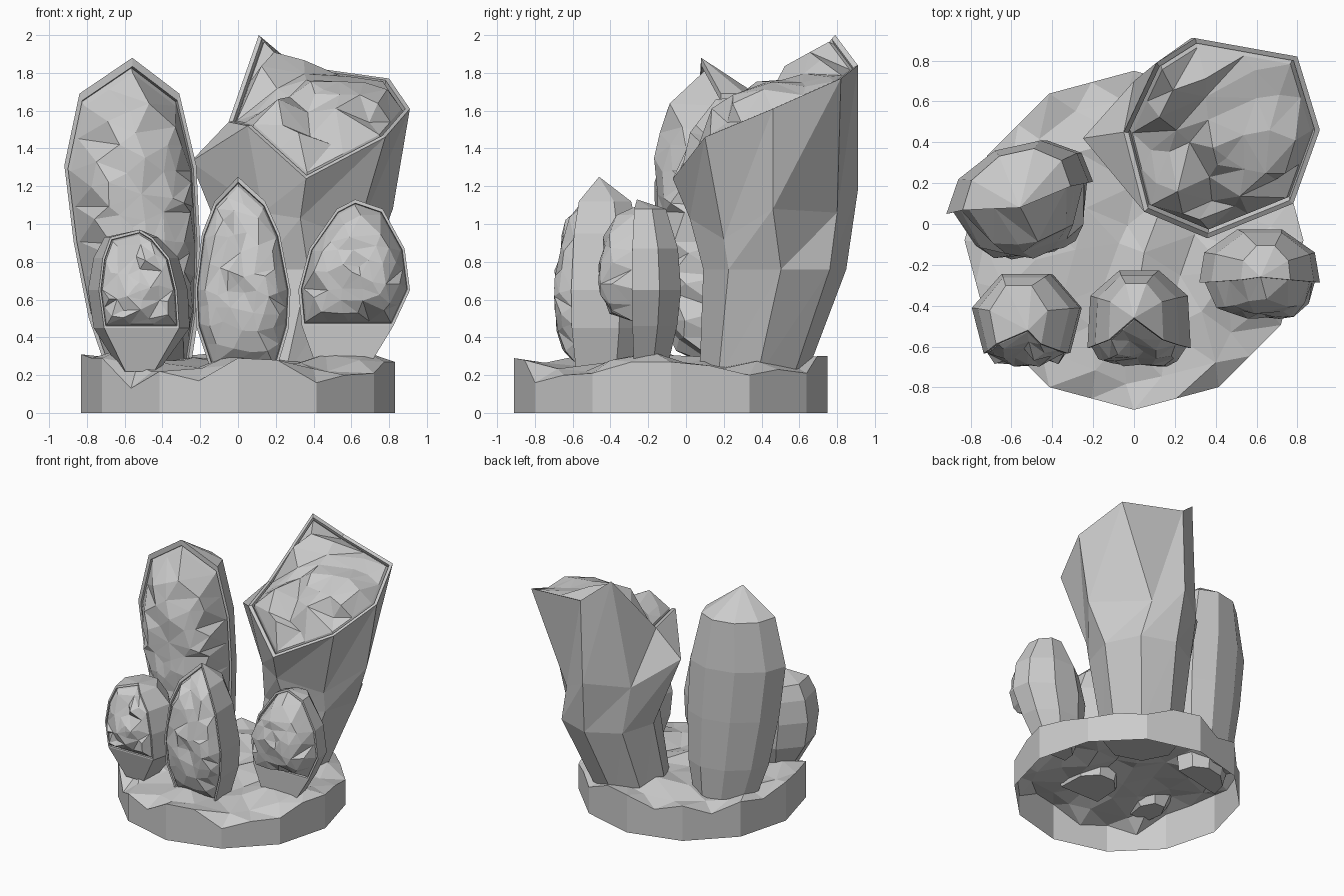
import bpy, math, random
from mathutils import Vector
from mathutils.geometry import delaunay_2d_cdt

random.seed(4)
old = bpy.data.objects.get("Cube")
if old:
    bpy.data.objects.remove(old)

stone = bpy.data.materials.new("grey_stone")
stone.use_nodes = True
grey = (0.6, 0.6, 0.6, 1)
stone.diffuse_color = grey
stone.node_tree.nodes["Principled BSDF"].inputs["Base Color"].default_value = grey


def make(name, verts, faces):
    mesh = bpy.data.meshes.new(name)
    mesh.from_pydata([tuple(v) for v in verts], [], faces)
    mesh.materials.append(stone)
    mesh.update()
    obj = bpy.data.objects.new(name, mesh)
    bpy.context.collection.objects.link(obj)


def bridge(a, b, n, closed=True):
    """Quads between two rings of n vertices starting at a and b."""
    count = n if closed else n - 1
    return [(a + i, a + (i + 1) % n, b + (i + 1) % n, b + i) for i in range(count)]


def split_loop(loop, step):
    out = []
    for p, q in zip(loop, loop[1:] + loop[:1]):
        n = max(1, round((q - p).length / step))
        out += [p.lerp(q, i / n) for i in range(n)]
    return out


def rough_fill(loop, centre, forward, bulge, rough, rings):
    """Faceted mound inside a loop: scattered points joined by triangles."""
    n = len(loop)
    points = list(loop)
    for k in range(rings):
        s = 0.86 * (1 - k / (rings - 0.6))
        count = max(3, round(n * s))
        turn = random.random()
        for i in range(count):
            t = (i + turn + random.uniform(-0.25, 0.25)) * n / count
            j, part = int(t // 1), t % 1
            edge = loop[j % n].lerp(loop[(j + 1) % n], part)
            spike = rough * random.choice((-1, 1)) * random.uniform(0.3, 1)
            height = bulge * math.sqrt(1 - s ** 4) + spike
            points.append(centre.lerp(edge, s * random.uniform(0.92, 1.04)) + forward * height)
    across = forward.orthogonal().normalized()
    up = forward.cross(across)
    flat = [Vector((p.dot(across), p.dot(up))) for p in points]
    border = [(i, (i + 1) % n) for i in range(n)]
    result = delaunay_2d_cdt(flat, border, [], 1, 1e-6)
    return [points[ids[0]] for ids in result[3]], result[2]


def crystals(name, loop, forward, bulge, step, rough, rings):
    """Rim band, thin groove, then crystals."""
    ring = split_loop(loop, step)
    n = len(ring)
    centre = sum(ring, Vector()) / n
    forward = Vector(forward).normalized()
    verts, faces = list(ring), []
    for k, (s, h) in enumerate([(0.95, 0), (0.94, -0.03), (0.91, 0)]):
        verts += [centre.lerp(p, s) + forward * h for p in ring]
        faces += bridge(k * n, (k + 1) * n, n)
    mound, tris = rough_fill(verts[-n:], centre, forward, bulge, rough, rings)
    start = len(verts)
    faces += [tuple(start + i for i in f) for f in tris]
    make(name, verts + mound, faces)


def geode(name, y, slope, levels, apex, back, front, wrap, bulge, step, rough, rings, first=0):
    """Half shell of upright facets; crystals fill its front from level first up."""
    cols = 6
    widest = max(r - l for z, l, r in levels)
    mid_x = apex[0]
    verts, faces = [], []
    for z, l, r in levels:
        half, cx = (r - l) / 2, (l + r) / 2
        k = math.sqrt(2 * half / widest)
        for i in range(cols):
            a = -wrap + (math.pi + 2 * wrap) * i / (cols - 1)
            x = cx + half * math.cos(a)
            depth = back if math.sin(a) > 0 else front
            verts.append(Vector((x, y + slope * (x - mid_x) + depth * k * math.sin(a), z)))
    for k in range(len(levels) - 1):
        faces += bridge(k * cols, (k + 1) * cols, cols, k < first)
    tip = len(verts)
    verts.append(Vector(apex))
    top = tip - cols
    faces += [(top + i, top + i + 1, tip) for i in range(cols - 1)]
    faces.append(tuple(reversed(range(cols))))
    make(name + "_shell", verts, faces)
    rows = range(first, len(levels))
    left = [verts[k * cols + cols - 1] for k in rows]
    right = [verts[k * cols] for k in reversed(rows)]
    loop = left + [verts[tip]] + right
    crystals(name + "_crystals", loop[::-1], (slope, -1, 0), bulge, step, rough, rings)


# Upright geodes: levels are (height, left edge, right edge)
geode("tall_geode", 0.14, 0.22,
      [(0.18, -0.68, -0.26), (0.5, -0.79, -0.21), (0.9, -0.87, -0.2),
       (1.31, -0.92, -0.22), (1.69, -0.84, -0.31)],
      (-0.56, 0.08, 1.88), 0.26, 0.2, 0.06, 0.28, 0.17, 0.012, 5)
geode("small_geode", -0.46, 0,
      [(0.22, -0.62, -0.42), (0.45, -0.77, -0.25), (0.65, -0.8, -0.26),
       (0.82, -0.77, -0.31), (0.93, -0.71, -0.42)],
      (-0.52, -0.52, 0.97), 0.24, 0.27, 0.7, 0.06, 0.12, 0.02, 4, 1)
geode("middle_geode", -0.46, 0,
      [(0.22, -0.15, 0.21), (0.45, -0.23, 0.28), (0.65, -0.24, 0.29),
       (0.95, -0.2, 0.23), (1.12, -0.13, 0.15)],
      (0, -0.46, 1.25), 0.25, 0.5, 0.3, 0.1, 0.13, 0.014, 4)
geode("right_geode", -0.25, 0,
      [(0.22, 0.42, 0.68), (0.46, 0.33, 0.83), (0.65, 0.31, 0.92),
       (0.87, 0.37, 0.89), (1.08, 0.52, 0.77)],
      (0.62, -0.26, 1.13), 0.24, 0.15, 0.25, 0.17, 0.13, 0.014, 4, 1)

# Large leaning geode: tilted rim, shoulder running into the waist, belly and foot
rim = [(0.11, 0.79, 2), (0.3, 0.91, 1.84), (0.8, 0.82, 1.77), (0.91, 0.46, 1.61),
       (0.78, 0.1, 1.46), (0.36, -0.07, 1.24), (0.05, 0.06, 1.52), (-0.05, 0.45, 1.54)]
shoulder = [(0, 0.7, 1.14), (0.28, 0.91, 1.18), (0.5, 0.8, 1.06), (0.82, 0.46, 1.08),
            (0.62, 0.2, 0.92), (0.33, 0.02, 1.03), (0.13, 0.12, 1.06), (-0.25, 0.42, 1.33)]
rim = [Vector(p) for p in rim]
n = len(rim)
verts = rim + [Vector(p) for p in shoulder]
for cx, cy, z, rx, ry in [(0.34, 0.47, 0.76, 0.36, 0.38), (0.22, 0.35, 0.18, 0.28, 0.28)]:
    for i in range(n):
        a = math.radians(140 - 45 * i)
        verts.append(Vector((cx + rx * math.cos(a), cy + ry * math.sin(a), z)))
faces = []
for k in range(3):
    for a, b, c, d in bridge(k * n, (k + 1) * n, n):
        faces += [(a, b, c), (a, c, d)]
faces.append(tuple(range(3 * n, 4 * n)))
make("large_geode_shell", verts, faces)
crystals("large_geode_crystals", rim[::-1], (-0.05, -0.55, 0.85), 0.11, 0.24, 0.05, 4)

# Open-bottomed round base with an uneven top
sides, radius, cy = 12, 0.83, -0.08
corners = [Vector((radius * math.cos(math.tau * i / sides),
                   cy + radius * math.sin(math.tau * i / sides), 0)) for i in range(sides)]
foot = split_loop(corners, radius / 4)
n = len(foot)
heights = [27, 25, 20, 23, 21, 30, 30, 22, 28, 20, 28, 24,
           31, 29, 29, 13, 22, 17, 29, 28, 16, 20, 21, 27]
edge = [p + Vector((0, 0, h / 100)) for p, h in zip(foot, heights)]
make("base_wall", foot + edge, bridge(0, n, n))
verts, faces = rough_fill(edge, Vector((0, cy, 0.25)), Vector((0, 0, 1)), 0.03, 0.035, 4)
make("base_top", verts, faces)
